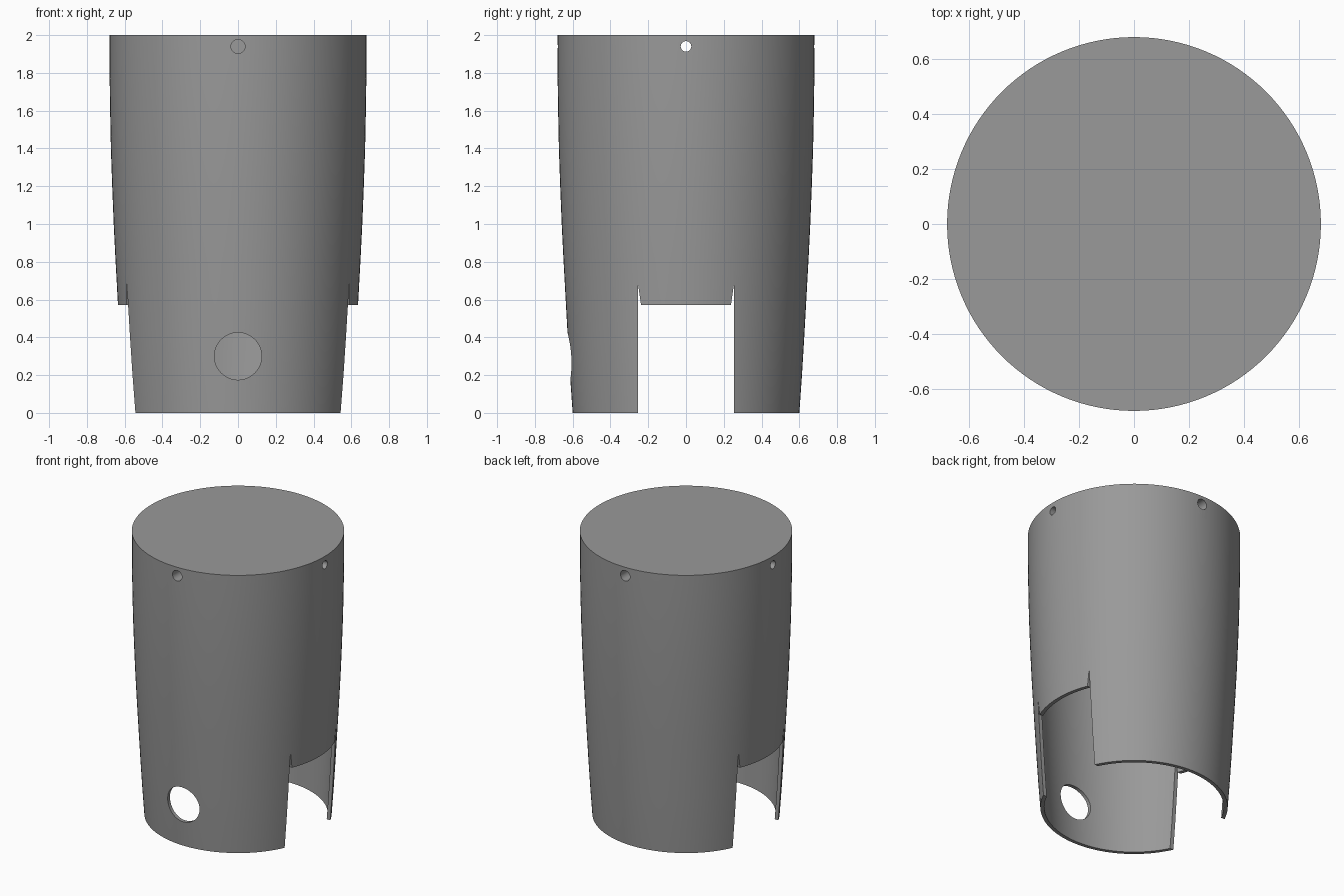
import bpy, bmesh, math
from mathutils import Matrix

if "Cube" in bpy.data.objects:
    bpy.data.objects.remove(bpy.data.objects["Cube"])

SEG = 128
WALL = 0.025
PLUG_Z = 1.88   # underside of the thick top

grey = bpy.data.materials.new("grey")
grey.diffuse_color = (0.32, 0.32, 0.32, 1)
grey.use_nodes = True
grey.node_tree.nodes["Principled BSDF"].inputs["Base Color"].default_value = grey.diffuse_color


def finish(name, bm):
    bmesh.ops.recalc_face_normals(bm, faces=bm.faces)
    mesh = bpy.data.meshes.new(name)
    bm.to_mesh(mesh)
    bm.free()
    mesh.materials.append(grey)
    obj = bpy.data.objects.new(name, mesh)
    bpy.context.collection.objects.link(obj)
    return obj


def lathe(name, profile):
    """Revolve an (r, z) profile that starts and ends on the axis."""
    bm = bmesh.new()
    rings = []
    for r, z in profile:
        if r == 0:
            rings.append([bm.verts.new((0, 0, z))] * SEG)
        else:
            rings.append([bm.verts.new((r * math.cos(2 * math.pi * i / SEG),
                                        r * math.sin(2 * math.pi * i / SEG), z)) for i in range(SEG)])
    for a, b in zip(rings, rings[1:]):
        for i in range(SEG):
            j = (i + 1) % SEG
            bm.faces.new(list(dict.fromkeys((a[i], a[j], b[j], b[i]))))
    return finish(name, bm)


def rod(name, radius, start, end, z, axis):
    """Horizontal cylinder cutter along x or y."""
    bm = bmesh.new()
    mid = (start + end) / 2
    if axis == "x":
        m = Matrix.Translation((mid, 0, z)) @ Matrix.Rotation(math.pi / 2, 4, "Y")
    else:
        m = Matrix.Translation((0, mid, z)) @ Matrix.Rotation(math.pi / 2, 4, "X")
    bmesh.ops.create_cone(bm, cap_ends=True, segments=48, radius1=radius, radius2=radius,
                          depth=abs(end - start), matrix=m)
    return finish(name, bm)


def side_opening(name):
    """Side opening with a narrow slanted slit at each upper corner."""
    outline = [(-0.255, -0.2), (-0.255, 0.69), (-0.238, 0.572),
               (0.238, 0.572), (0.255, 0.69), (0.255, -0.2)]
    bm = bmesh.new()
    face = bm.faces.new([bm.verts.new((-1, y, z)) for y, z in outline])
    ext = bmesh.ops.extrude_face_region(bm, geom=[face])
    verts = [v for v in ext["geom"] if isinstance(v, bmesh.types.BMVert)]
    bmesh.ops.translate(bm, verts=verts, vec=(2, 0, 0))
    return finish(name, bm)


# Gently tapered hollow shell with a closed top
outer = [(0.60, 0), (0.614, 0.2), (0.626, 0.4), (0.637, 0.6), (0.648, 0.8), (0.658, 1.0),
         (0.666, 1.2), (0.673, 1.4), (0.677, 1.6), (0.68, 1.8), (0.68, 2.0)]
inner = [(r - WALL, z) for r, z in outer if z < PLUG_Z] + [(0.68 - WALL, PLUG_Z)]
shell = lathe("tapered_shell", [(0, PLUG_Z)] + inner[::-1] + outer + [(0, 2.0)])

# Openings: two side cut-outs, front port, cross hole, two blind screw holes
cutters = [
    side_opening("side_opening_cutter"),
    rod("front_port_cutter", 0.125, -1, -0.3, 0.30, "y"),
    rod("cross_hole_cutter", 0.028, -1, 1, 1.94, "x"),
    rod("front_screw_hole_cutter", 0.037, -1, -0.58, 1.94, "y"),
    rod("back_screw_hole_cutter", 0.037, 0.58, 1, 1.94, "y"),
]
for cutter in cutters:
    cutter.hide_render = True
    cutter.hide_viewport = True
    mod = shell.modifiers.new(cutter.name, "BOOLEAN")
    mod.operation = "DIFFERENCE"
    mod.solver = "EXACT"
    mod.object = cutter

# Apply the cuts, then remove the cutters
graph = bpy.context.evaluated_depsgraph_get()
cut_mesh = bpy.data.meshes.new_from_object(shell.evaluated_get(graph))
shell.modifiers.clear()
shell.data = cut_mesh
for cutter in cutters:
    bpy.data.objects.remove(cutter)

bpy.context.view_layer.objects.active = shell
shell.select_set(True)
bpy.ops.object.shade_smooth_by_angle(angle=math.radians(30))
